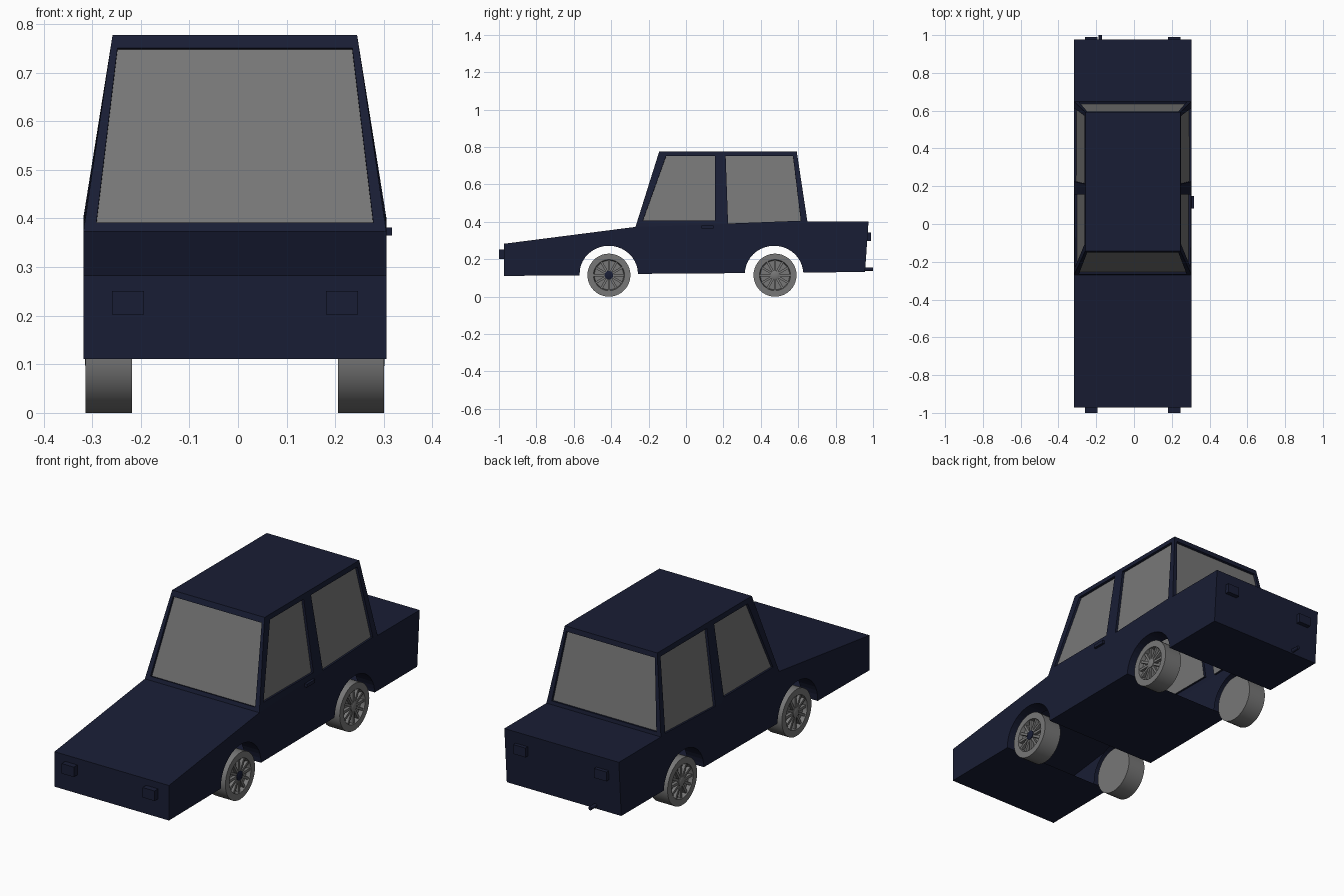
import bpy, bmesh, math
from mathutils import Vector, Matrix

if "Cube" in bpy.data.objects:
    bpy.data.objects.remove(bpy.data.objects["Cube"])

CX, HW = -0.0065, 0.3115          # body centre line and half width
ARCH_R, WHEEL_R = 0.156, 0.115
AXLES = {"front": -0.412, "rear": 0.476}


def paint(name, rgb):
    mat = bpy.data.materials.new(name)
    mat.diffuse_color = (*rgb, 1)
    mat.use_nodes = True
    mat.node_tree.nodes["Principled BSDF"].inputs["Base Color"].default_value = mat.diffuse_color
    return mat


navy = paint("navy_paint", (0.0095, 0.0125, 0.035))
grey = paint("dark_grey", (0.185, 0.185, 0.185))


def finish(name, bm, mat, smooth=False, recalc=True):
    bmesh.ops.remove_doubles(bm, verts=bm.verts, dist=1e-5)
    if recalc:
        bmesh.ops.recalc_face_normals(bm, faces=bm.faces)
    me = bpy.data.meshes.new(name)
    bm.to_mesh(me)
    bm.free()
    ob = bpy.data.objects.new(name, me)
    bpy.context.collection.objects.link(ob)
    me.materials.append(mat)
    if smooth:
        bpy.ops.object.select_all(action='DESELECT')
        ob.select_set(True)
        bpy.context.view_layer.objects.active = ob
        bpy.ops.object.shade_smooth_by_angle(angle=math.radians(35))
    return ob


def face(bm, pts):
    return bm.faces.new([bm.verts.new(p) for p in pts])


def add_box(bm, lo, hi):
    lo, hi = Vector(lo), Vector(hi)
    m = Matrix.Translation((lo + hi) / 2) @ Matrix.Diagonal((*(hi - lo), 1))
    return bmesh.ops.create_cube(bm, size=1, matrix=m)["verts"]


def arch(yc, z0, z1, n=20):
    """Wheel arch points from the front foot to the rear foot."""
    pts = []
    for i in range(n + 1):
        a = math.pi * (1 - i / n)
        pts.append((yc + ARCH_R * math.cos(a), 0.122 + (ARCH_R - 0.006) * math.sin(a)))
    pts[0], pts[-1] = (pts[0][0], z0), (pts[-1][0], z1)
    return pts


# Lower body: side panels, cross strips and wheel arch lips
front_arch = arch(-0.413, 0.114, 0.122)
rear_arch = arch(0.471, 0.126, 0.13)
nose_low, nose_top, cowl = (-0.972, 0.111), (-0.972, 0.283), (-0.27, 0.373)
deck, tail_top, tail_low = (0.649, 0.402), (0.976, 0.402), (0.957, 0.131)
door_top, door_low = (0.18, 0.387), (0.18, 0.125)

bm = bmesh.new()
for s in (-1, 1):
    x = CX + s * HW
    face(bm, [(x, *p) for p in [nose_low] + front_arch + [door_low, door_top, cowl, nose_top]])
    face(bm, [(x, *p) for p in [door_low] + rear_arch + [tail_low, tail_top, deck, door_top]])
    for a in (front_arch, rear_arch):
        for p, q in zip(a, a[1:]):
            xi = x - s * 0.09
            face(bm, [(x, *p), (x, *q), (xi, *q), (xi, *p)])
strips = [(front_arch[0], nose_low), (nose_low, nose_top), (nose_top, cowl),
          (deck, tail_top), (tail_top, tail_low), (tail_low, rear_arch[-1]),
          (rear_arch[0], door_low), (door_low, front_arch[-1])]
for p, q in strips:
    l, r = CX - HW, CX + HW
    face(bm, [(l, *p), (l, *q), (r, *q), (r, *p)])
finish("lower_body", bm, navy)


# Cabin: framed panels with recessed glass
ROOF_Z = 0.777
cabin, glass = bmesh.new(), bmesh.new()
inside = Vector((CX, 0.2, 0.55))


def oriented(bm, pts, outward):
    n = (pts[1] - pts[0]).cross(pts[2] - pts[0])
    face(bm, pts if n.dot(outward) > 0 else pts[::-1])


def window_panel(outer, hole, depth=0.012):
    outer, hole = [Vector(p) for p in outer], [Vector(p) for p in hole]
    n = (outer[1] - outer[0]).cross(outer[3] - outer[0]).normalized()
    if n.dot(inside - outer[0]) < 0:
        n = -n
    deep = [p + n * depth for p in hole]
    middle = sum(hole, Vector()) / 4
    for i in range(4):
        j = (i + 1) % 4
        oriented(cabin, [outer[i], outer[j], hole[j], hole[i]], -n)
        oriented(cabin, [hole[i], hole[j], deep[j], deep[i]], middle - (hole[i] + hole[j]) / 2)
    oriented(glass, deep, -n)


def half_width(y, z):
    zb = cowl[1] + 0.029 * (y + 0.27) / 0.919
    return HW - 0.06 * max(0, (z - zb) / (ROOF_Z - zb))


def side_pt(s, y, z):
    return (CX + s * half_width(y, z), y, z)


# Side windows
roof_f, roof_r = (-0.143, ROOF_Z), (0.592, ROOF_Z)
pillar = (0.18, ROOF_Z)
sides = [([cowl, door_top, pillar, roof_f],
          [(-0.230, 0.408), (0.155, 0.408), (0.155, 0.753), (-0.106, 0.753)]),
         ([door_top, deck, roof_r, pillar],
          [(0.225, 0.391), (0.614, 0.406), (0.572, 0.753), (0.212, 0.753)])]
for s in (-1, 1):
    for outer, hole in sides:
        window_panel([side_pt(s, *p) for p in outer], [side_pt(s, *p) for p in hole])

# Windscreen and rear window
for base, top in ((cowl, roof_f), (deck, roof_r)):
    def across(s, t, margin):
        y, z = (base[i] + (top[i] - base[i]) * t for i in (0, 1))
        return (CX + s * (HW - 0.06 * t - margin), y, z)
    window_panel([across(-1, 0, 0), across(1, 0, 0), across(1, 1, 0), across(-1, 1, 0)],
                 [across(-1, 0.045, 0.024), across(1, 0.045, 0.024),
                  across(1, 0.935, 0.014), across(-1, 0.935, 0.014)])

# Roof
oriented(cabin, [Vector(side_pt(s, *p)) for s, p in
                 ((-1, roof_f), (1, roof_f), (1, roof_r), (-1, roof_r))], Vector((0, 0, 1)))
finish("cabin_frame", cabin, navy, recalc=False)
finish("window_glass", glass, grey, recalc=False)

# Lights
for name, y0, y1, z0, z1 in (("headlight", -1.0, -0.97, 0.202, 0.251),
                             ("tail_light", 0.965, 0.99, 0.298, 0.344)):
    for side in (-1, 1):
        xc = CX + side * 0.22
        bm = bmesh.new()
        add_box(bm, (xc - 0.033, y0, z0), (xc + 0.033, y1, z1))
        finish(name, bm, navy)

# Door handle on the right side
bm = bmesh.new()
add_box(bm, (0.303, 0.083, 0.365), (0.317, 0.147, 0.381))
finish("door_handle", bm, navy)

# Exhaust pipe
bm = bmesh.new()
bmesh.ops.create_cone(bm, cap_ends=True, segments=16, radius1=0.009, radius2=0.009, depth=0.06,
                      matrix=Matrix.Translation((-0.178, 0.97, 0.147)) @ Matrix.Rotation(math.pi / 2, 4, 'X'))
finish("exhaust_pipe", bm, navy, smooth=True)


# Wheels: lathed tyre with a recessed, spoked rim
def lathe(bm, profile, segments=40):
    rings = [[Vector((x, r * math.cos(2 * math.pi * i / segments),
                      r * math.sin(2 * math.pi * i / segments))) for i in range(segments)]
             for x, r in profile]
    for a, b in zip(rings, rings[1:]):
        for i in range(segments):
            j = (i + 1) % segments
            face(bm, [a[i], a[j], b[j], b[i]])
    face(bm, rings[0])
    face(bm, rings[-1])


for axle, y in AXLES.items():
    for side, s in (("left", -1), ("right", 1)):
        place = Matrix.Translation((CX + s * 0.212, y, WHEEL_R)) @ Matrix.Diagonal((s, 1, 1, 1))
        bm = bmesh.new()
        lathe(bm, [(0, WHEEL_R), (0.095, WHEEL_R), (0.095, 0.083), (0.075, 0.078)])
        bm.transform(place)
        finish(f"{axle}_{side}_tyre", bm, grey, smooth=True)

        bm = bmesh.new()
        for k in range(12):
            spoke = add_box(bm, (0.074, -0.006, 0.015), (0.09, 0.006, 0.082))
            bmesh.ops.rotate(bm, verts=spoke, matrix=Matrix.Rotation(k * math.pi / 6, 3, 'X'))
        bm.transform(place)
        finish(f"{axle}_{side}_spokes", bm, grey)

        bm = bmesh.new()
        lathe(bm, [(0.07, 0.023), (0.093, 0.023), (0.096, 0.017)], 20)
        bm.transform(place)
        hub_mat = navy if (axle, side) == ("front", "right") else grey
        finish(f"{axle}_{side}_hub", bm, hub_mat, smooth=True)
